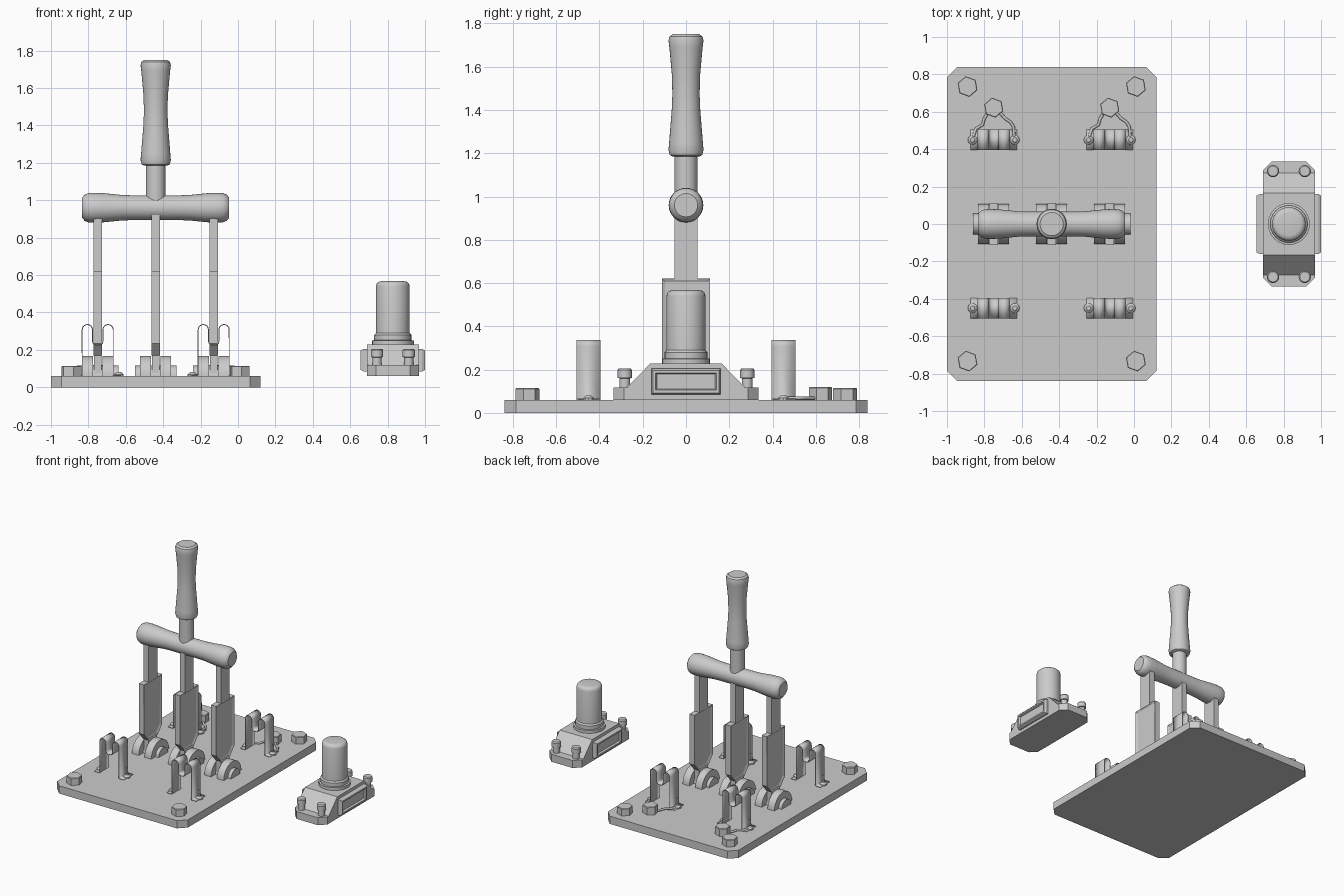
import bpy, bmesh, math
from mathutils import Vector

if "Cube" in bpy.data.objects:
    bpy.data.objects.remove(bpy.data.objects["Cube"])

CX = -0.44           # centre of the switch
CAPX = 0.828         # centre of the detached push button unit
POLES = (-0.75, -0.44, -0.13)


def finish(name, bm, smooth=None):
    bmesh.ops.recalc_face_normals(bm, faces=bm.faces)
    me = bpy.data.meshes.new(name)
    bm.to_mesh(me)
    bm.free()
    ob = bpy.data.objects.new(name, me)
    bpy.context.collection.objects.link(ob)
    if smooth:
        bpy.ops.object.select_all(action='DESELECT')
        ob.select_set(True)
        bpy.context.view_layer.objects.active = ob
        bpy.ops.object.shade_smooth_by_angle(angle=math.radians(smooth))
    return ob


def along(axis, u, v, t):
    return {'x': (t, u, v), 'y': (u, t, v), 'z': (u, v, t)}[axis]


def prism_bm(pts, axis, lo, hi):
    bm = bmesh.new()
    a = [bm.verts.new(along(axis, u, v, lo)) for u, v in pts]
    b = [bm.verts.new(along(axis, u, v, hi)) for u, v in pts]
    n = len(pts)
    for i in range(n):
        j = (i + 1) % n
        bm.faces.new((a[i], a[j], b[j], b[i]))
    bm.faces.new(a)
    bm.faces.new(b)
    bmesh.ops.recalc_face_normals(bm, faces=bm.faces)
    bm.normal_update()
    return bm


def prism(name, pts, axis, lo, hi, smooth=None):
    return finish(name, prism_bm(pts, axis, lo, hi), smooth)


def lathe(name, prof, loc, axis='z', segs=32, smooth=25, turn=0.0):
    bm = bmesh.new()
    rings = []
    for r, h in prof:
        ring = []
        for i in range(segs):
            a = turn + 2 * math.pi * i / segs
            p = along(axis, r * math.cos(a), r * math.sin(a), h)
            ring.append(bm.verts.new(Vector(loc) + Vector(p)))
        rings.append(ring)
    for a, b in zip(rings, rings[1:]):
        for i in range(segs):
            j = (i + 1) % segs
            bm.faces.new((a[i], a[j], b[j], b[i]))
    bm.faces.new(rings[0])
    bm.faces.new(rings[-1])
    return finish(name, bm, smooth)


def rect(u0, u1, v0, v1):
    return [(u0, v0), (u1, v0), (u1, v1), (u0, v1)]


def half_disc(r, z, n=16):
    arc = [(r * math.cos(math.pi * i / n), z + r * math.sin(math.pi * i / n)) for i in range(n + 1)]
    return [(r, z - 0.02)] + arc + [(-r, z - 0.02)]


def hex_bolt(name, x, y, r=0.056, h=0.055):
    lathe(name, [(r, 0), (r, h - 0.004), (r * 0.93, h)], (x, y, 0.06), segs=6, smooth=None, turn=math.radians(40))


# base plate with cut corners
c = 0.055
prism("base_plate", [(-1 + c, -.84), (.12 - c, -.84), (.12, -.84 + c), (.12, .84 - c),
                     (.12 - c, .84), (-1 + c, .84), (-1, .84 - c), (-1, -.84 + c)], 'z', 0, 0.06)
for x in (-0.89, 0.01):
    for y in (-0.733, 0.735):
        hex_bolt("corner_bolt", x, y)

# handle: grip, stem and crossbar
lathe("handle_stem", [(.053, .95), (.053, 1.2)], (CX, 0, 0))
lathe("handle_grip", [(.062, 1.185), (.075, 1.192), (.081, 1.215), (.078, 1.25), (.066, 1.4), (.063, 1.47),
                      (.065, 1.56), (.077, 1.69), (.081, 1.722), (.076, 1.74), (.062, 1.75)], (CX, 0, 0), smooth=35)
half = [(.066, .12), (.068, .18), (.078, .28), (.08, .33), (.078, .36), (.07, .38), (.054, .393)]
lathe("crossbar", [(r, -h) for r, h in reversed(half)] + half, (CX, 0, 0.96), 'x', smooth=35)

# three blades and their pivots
for x in POLES:
    prism("blade_arm", rect(-.053, .053, .615, .94), 'x', x - .022, x + .022)
    bm = prism_bm([(-.112, .235), (-.055, .17), (.055, .17), (.112, .235), (.112, .62), (-.112, .62)],
                  'x', x - .022, x + .022)
    sides = [f for f in bm.faces if abs(f.normal.x) > .9]
    bmesh.ops.inset_individual(bm, faces=sides, thickness=.022, depth=-.008)
    finish("blade_panel", bm)
    prism("blade_tail", rect(-.053, .053, .05, .18), 'x', x - .02, x + .02)
    prism("pivot_hub", half_disc(.056, .06), 'x', x - .11, x + .11, 30)
    for s in (-1, 1):
        a, b = sorted((x + s * .025, x + s * .083))
        prism("pivot_cheek", half_disc(.108, .06), 'x', a, b, 30)

# spring contact clips: bent strip with two loops, screwed to the plate
side = [(0.012, .226), (.024, .233), (.028, .247)]
side += [(.0555 - .0275 * math.cos(math.pi * i / 8), .308 + .0275 * math.sin(math.pi * i / 8)) for i in range(9)]
side += [(.083, .066), (.086, .063), (.125, .063)]
path = [(-u, v) for u, v in reversed(side)] + side
for x in (POLES[0], POLES[2]):
    for y in (-0.45, 0.45):
        bm = bmesh.new()
        rows = [[bm.verts.new((x + u, y + w, v)) for w in (-.055, .055)] for u, v in path]
        for a, b in zip(rows, rows[1:]):
            bm.faces.new((a[0], a[1], b[1], b[0]))
        ob = finish("contact_clip", bm, 40)
        mod = ob.modifiers.new("thickness", 'SOLIDIFY')
        mod.thickness = 0.005
        mod.offset = 0
        for s in (-1, 1):
            lathe("clip_screw", [(.026, 0), (.026, .009), (.012, .021)], (x + s * .113, y, .06), segs=10)

# terminal bolts and wires to the rear clips
for x in (POLES[0], POLES[2]):
    hex_bolt("terminal_bolt", x, .622, .054, .06)
    for name, pts in (("left_wire", [(-.03, .6), (-.052, .56), (-.06, .53), (-.095, .51), (-.105, .48), (-.113, .45)]),
                      ("right_wire", [(.03, .6), (.06, .565), (.09, .545), (.105, .52), (.108, .48), (.113, .45)])):
        cu = bpy.data.curves.new(name, 'CURVE')
        cu.dimensions = '3D'
        cu.bevel_depth = .008
        cu.bevel_resolution = 2
        sp = cu.splines.new('POLY')
        sp.points.add(len(pts) - 1)
        for p, (u, v) in zip(sp.points, pts):
            p.co = (x + u, v, .068, 1)
        bpy.context.collection.objects.link(bpy.data.objects.new(name, cu))

# detached push button unit: sloped housing
bm = prism_bm([(-.335, .06), (.335, .06), (.335, .118), (.272, .118), (.165, .228),
               (-.165, .228), (-.272, .118), (-.335, .118)], 'x', CAPX - .139, CAPX + .139)
ends = [e for e in bm.edges if all(abs(v.co.y) > .33 for v in e.verts)
        and abs(e.verts[0].co.z - e.verts[1].co.z) > .05]
bmesh.ops.bevel(bm, geom=ends, offset=.048, segments=1, affect='EDGES', clamp_overlap=True)
finish("button_housing", bm)

# framed recess on both flanks
for s in (-1, 1):
    a, b = sorted((CAPX + s * .12, CAPX + s * .156))
    bm = prism_bm(rect(-.16, .16, .085, .205), 'x', a, b)
    face = [f for f in bm.faces if f.normal.x * s > .9]
    for t, d in ((.008, .016), (.012, 0), (.006, -.014)):
        bmesh.ops.inset_region(bm, faces=face, thickness=t, depth=d, use_even_offset=True)
    finish("side_panel", bm)

# button cylinder with collar, and the four mounting screws
lathe("button_collar", [(.112, .225), (.112, .25), (.1, .252), (.1, .28), (.09, .29)], (CAPX, 0, 0), segs=24)
lathe("button_cap", [(.09, .25), (.09, .54), (.086, .555), (.076, .564), (.06, .567)], (CAPX, 0, 0), smooth=40)
for x in (-.085, .085):
    for y in (-.283, .283):
        lathe("mount_screw", [(.025, .11), (.025, .16), (.033, .162), (.033, .198), (.027, .206)],
              (CAPX + x, y, 0), segs=16)
